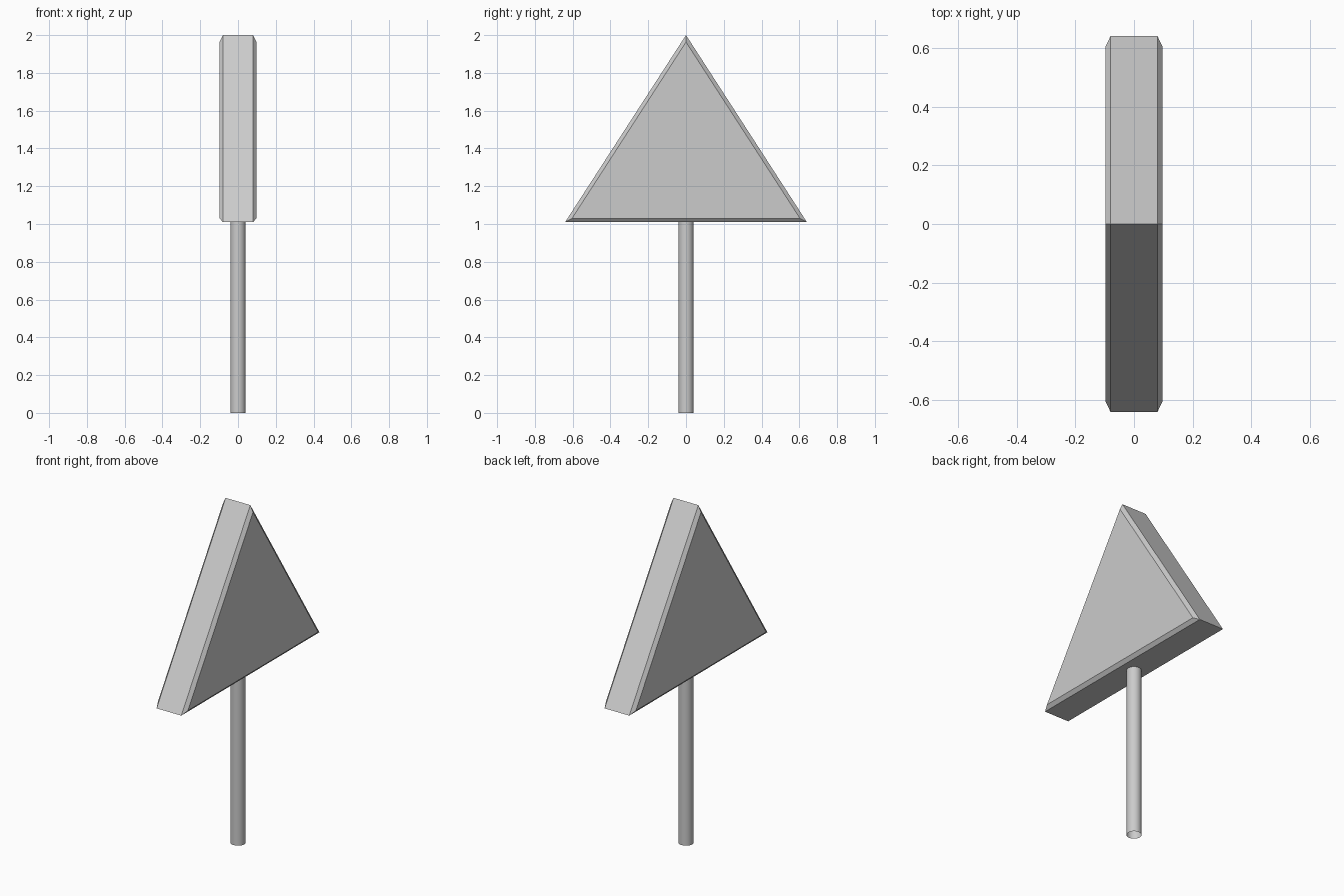
import bpy, bmesh, math

if "Cube" in bpy.data.objects:
    bpy.data.objects.remove(bpy.data.objects["Cube"])

APEX_Z, BASE_Z, HALF_W = 2.0, 1.01, 0.64
INSET = 0.02


def triangle(x, d):
    """Sign outline at depth x, shrunk inwards by d."""
    half_apex = math.atan2(HALF_W, APEX_Z - BASE_Z)
    corner = math.pi / 2 - half_apex
    w = HALF_W - d / math.tan(corner / 2)
    return [(x, -w, BASE_Z + d), (x, w, BASE_Z + d),
            (x, 0, APEX_Z - d / math.sin(half_apex))]


# triangular sign plate: stacked outlines with chamfered rims
bm = bmesh.new()
rings = [[bm.verts.new(p) for p in triangle(x, d)]
         for x, d in ((-0.0975, INSET), (-0.08, 0), (0.08, 0), (0.0975, INSET))]
for a, b in zip(rings, rings[1:]):
    for i in range(3):
        j = (i + 1) % 3
        bm.faces.new((a[i], a[j], b[j], b[i]))
bm.faces.new(rings[0])
bm.faces.new(rings[-1])
bmesh.ops.recalc_face_normals(bm, faces=bm.faces)
mesh = bpy.data.meshes.new("sign_plate")
bm.to_mesh(mesh)
bm.free()
plate = bpy.data.objects.new("sign_plate", mesh)
bpy.context.collection.objects.link(plate)

# open-ended round pole
bpy.ops.mesh.primitive_cylinder_add(vertices=32, radius=0.04, depth=BASE_Z,
                                    end_fill_type='NOTHING',
                                    location=(0, 0, BASE_Z / 2))
pole = bpy.context.object
pole.name = "pole"
bpy.ops.object.shade_smooth_by_angle()
